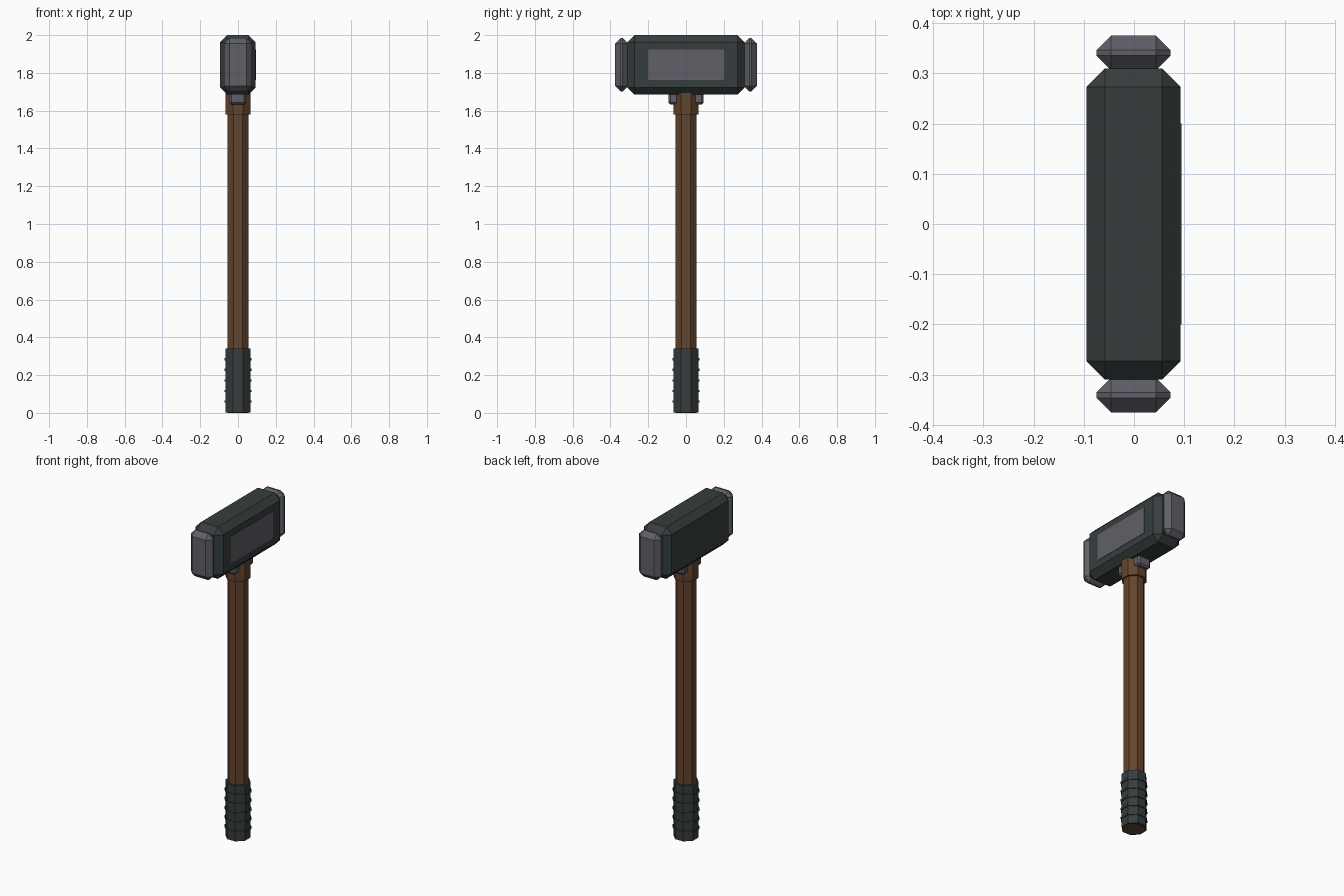
import bpy
import math

if "Cube" in bpy.data.objects:
    bpy.data.objects.remove(bpy.data.objects["Cube"], do_unlink=True)


def material(name, color):
    mat = bpy.data.materials.new(name)
    mat.use_nodes = True
    mat.diffuse_color = (*color, 1)
    mat.node_tree.nodes["Principled BSDF"].inputs["Base Color"].default_value = (*color, 1)
    return mat


dark = material("dark_iron", (0.037, 0.048, 0.047))
steel = material("grey_steel", (0.115, 0.115, 0.137))
wood = material("brown_wood", (0.127, 0.059, 0.027))


def box(name, mat, low, high, chamfer=0.0):
    """Box between two corners, with flat chamfers on all edges."""
    center = [(a + b) / 2 for a, b in zip(low, high)]
    bpy.ops.mesh.primitive_cube_add(size=1, location=center)
    ob = bpy.context.object
    ob.name = name
    ob.scale = [b - a for a, b in zip(low, high)]
    bpy.ops.object.transform_apply(location=False, rotation=False, scale=True)
    ob.data.materials.append(mat)
    if chamfer:
        mod = ob.modifiers.new("Chamfer", "BEVEL")
        mod.width = chamfer
        mod.segments = 1
        mod.limit_method = "NONE"
    return ob


def octagon(name, mat, half_width, bottom, top):
    """Upright eight-sided prism with a flat side to the front."""
    bpy.ops.mesh.primitive_cylinder_add(
        vertices=8, radius=half_width / math.cos(math.pi / 8), depth=top - bottom,
        location=(0, 0, (bottom + top) / 2), rotation=(0, 0, math.pi / 8))
    ob = bpy.context.object
    ob.name = name
    ob.data.materials.append(mat)
    return ob


# Handle, collar under the head, and the grip with its ridges
octagon("handle", wood, 0.055, 0, 1.7)
octagon("collar", wood, 0.066, 1.58, 1.7)
octagon("grip", dark, 0.066, 0.003, 0.34)
for i in range(5):
    z = 0.06 + i * 0.056
    octagon(f"grip_ridge_{i + 1}", dark, 0.071, z - 0.006, z + 0.006)

# Head with an inlaid plate on its left side
box("head", dark, (-0.0945, -0.31, 1.685), (0.0925, 0.31, 2.0), 0.037)
box("side_plate", steel, (0.09, -0.2, 1.762), (0.0945, 0.2, 1.925))

# Striking faces at both ends and the lugs below the head
for name, side in (("front", -1), ("back", 1)):
    y = sorted((side * 0.306, side * 0.375))
    box(f"{name}_striking_face", steel, (-0.075, y[0], 1.702), (0.073, y[1], 1.984), 0.029)
    y = sorted((side * 0.03, side * 0.092))
    box(f"{name}_lug", steel, (-0.045, y[0], 1.632), (0.043, y[1], 1.7), 0.01)
